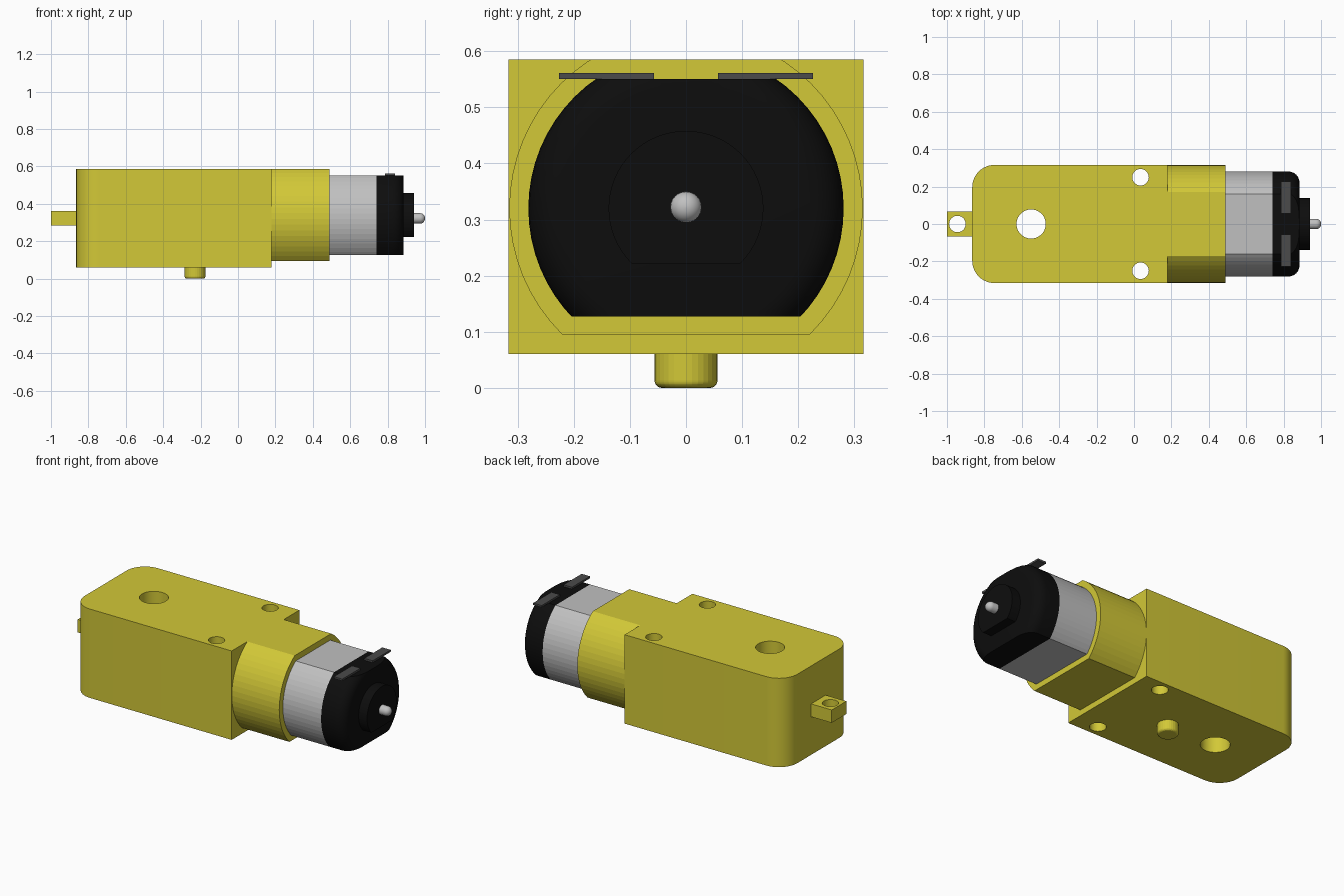
import bpy, bmesh, math
from mathutils import Matrix, Vector

cube = bpy.data.objects.get("Cube")
if cube:
    bpy.data.objects.remove(cube, do_unlink=True)

AXIS_Z = 0.32          # height of the motor axis
SEG = 64


def material(name, rgb):
    m = bpy.data.materials.new(name)
    m.use_nodes = True
    m.diffuse_color = (*rgb, 1)
    m.node_tree.nodes["Principled BSDF"].inputs["Base Color"].default_value = (*rgb, 1)
    return m


yellow = material("yellow plastic", (0.645, 0.578, 0.038))
silver = material("silver metal", (0.53, 0.53, 0.53))
black = material("black plastic", (0.004, 0.004, 0.004))
dark = material("dark grey terminals", (0.07, 0.07, 0.07))


def finish(name, bm, mat):
    bmesh.ops.recalc_face_normals(bm, faces=bm.faces)
    mesh = bpy.data.meshes.new(name)
    bm.to_mesh(mesh)
    bm.free()
    mesh.materials.append(mat)
    ob = bpy.data.objects.new(name, mesh)
    bpy.context.collection.objects.link(ob)
    return ob


def box(name, lo, hi, mat, corner=0):
    """Box between two corners; corner rounds the upright edges at the -x end."""
    lo, hi = Vector(lo), Vector(hi)
    bm = bmesh.new()
    bmesh.ops.create_cube(bm, size=1)
    bmesh.ops.scale(bm, vec=hi - lo, verts=bm.verts)
    bmesh.ops.translate(bm, vec=(lo + hi) / 2, verts=bm.verts)
    if corner:
        edges = [e for e in bm.edges if all(v.co.x < lo.x + 1e-4 for v in e.verts)
                 and abs(e.verts[0].co.z - e.verts[1].co.z) > 0.01]
        bmesh.ops.bevel(bm, geom=edges, offset=corner, segments=12, profile=0.5, affect='EDGES')
    return finish(name, bm, mat)


def lathe(name, profile, mat, along_x=True, at=(0, 0, AXIS_Z), zmin=None, zmax=None, seg=SEG):
    """Turn (position, radius) points about an axis, then slice flats at zmin and zmax."""
    bm = bmesh.new()
    rings = []
    for p, r in profile:
        rings.append([bm.verts.new((r * math.cos(a), r * math.sin(a), p))
                      for a in (math.tau * i / seg for i in range(seg))])
    for a, b in zip(rings, rings[1:]):
        for i in range(seg):
            j = (i + 1) % seg
            bm.faces.new((a[i], a[j], b[j], b[i]))
    bm.faces.new(rings[0])
    bm.faces.new(rings[-1])
    if along_x:
        bm.transform(Matrix.Rotation(math.pi / 2, 4, 'Y'))
    bm.transform(Matrix.Translation(at))
    for z, n in ((zmin, -1), (zmax, 1)):
        if z is not None:
            bmesh.ops.bisect_plane(bm, geom=bm.verts[:] + bm.edges[:] + bm.faces[:],
                                   plane_co=(0, 0, z), plane_no=(0, 0, n), clear_outer=True)
            bmesh.ops.holes_fill(bm, edges=[e for e in bm.edges if e.is_boundary], sides=0)
    return finish(name, bm, mat)


def rounded_end(end, radius, fillet, steps=6):
    """Profile points of a quarter-round edge finishing at the given end."""
    return [(end - fillet + fillet * math.sin(t), radius - fillet + fillet * math.cos(t))
            for t in (math.pi / 2 * i / steps for i in range(steps + 1))]


def drill(target, x, y, r):
    cutter = lathe("hole_cutter", [(-0.2, r), (0.8, r)], yellow, False, (x, y, 0), seg=48)
    cutter.hide_render = True
    mod = target.modifiers.new("hole", 'BOOLEAN')
    mod.operation = 'DIFFERENCE'
    mod.solver = 'EXACT'
    mod.object = cutter
    bpy.context.view_layer.objects.active = target
    bpy.ops.object.modifier_apply(modifier=mod.name)
    bpy.data.objects.remove(cutter, do_unlink=True)


# Gearbox housing with its through holes
housing = box("gearbox_housing", (-0.865, -0.316, 0.06), (0.18, 0.316, 0.585), yellow, 0.12)
drill(housing, -0.55, 0, 0.078)
for side in (-1, 1):
    drill(housing, 0.035, side * 0.25, 0.044)

# Mounting tab
tab = box("mounting_tab", (-1, -0.068, 0.285), (-0.865, 0.068, 0.361), yellow)
drill(tab, -0.944, 0, 0.044)

# Output pin under the gearbox
lathe("output_pin", [(-z, r) for z, r in reversed(rounded_end(0, 0.056, 0.013))] + [(0.065, 0.056)],
      yellow, False, (-0.23, 0, 0), seg=32)

# Motor sleeve, can and end cap, all with flat top and bottom
lathe("motor_sleeve", [(0.18, 0.315), (0.49, 0.315)], yellow, zmin=0.094, zmax=0.585)
lathe("motor_can", [(0.49, 0.281), (0.74, 0.281)], silver, zmin=0.127, zmax=0.55)
lathe("motor_end_cap", [(0.74, 0.281)] + rounded_end(0.885, 0.281, 0.06),
      black, zmin=0.127, zmax=0.55)
lathe("end_cap_boss", [(0.885, 0.138), (0.94, 0.138)], black, zmin=0.222)

# Motor shaft with a domed tip
shaft = lathe("motor_shaft", [(0.94, 0.028)] + rounded_end(1.0, 0.028, 0.027), silver,
              at=(0, 0, 0.322), seg=24)

# Terminals
for side, label in ((1, "back"), (-1, "front")):
    ys = sorted((side * 0.057, side * 0.226))
    box(label + "_terminal", (0.785, ys[0], 0.55), (0.84, ys[1], 0.561), dark)

# Smooth the turned surfaces, keeping the cut edges sharp
bpy.ops.object.select_all(action='DESELECT')
for ob in (housing, tab, shaft, bpy.data.objects["motor_end_cap"]):
    ob.select_set(True)
bpy.context.view_layer.objects.active = housing
bpy.ops.object.shade_smooth_by_angle(angle=math.radians(30))
